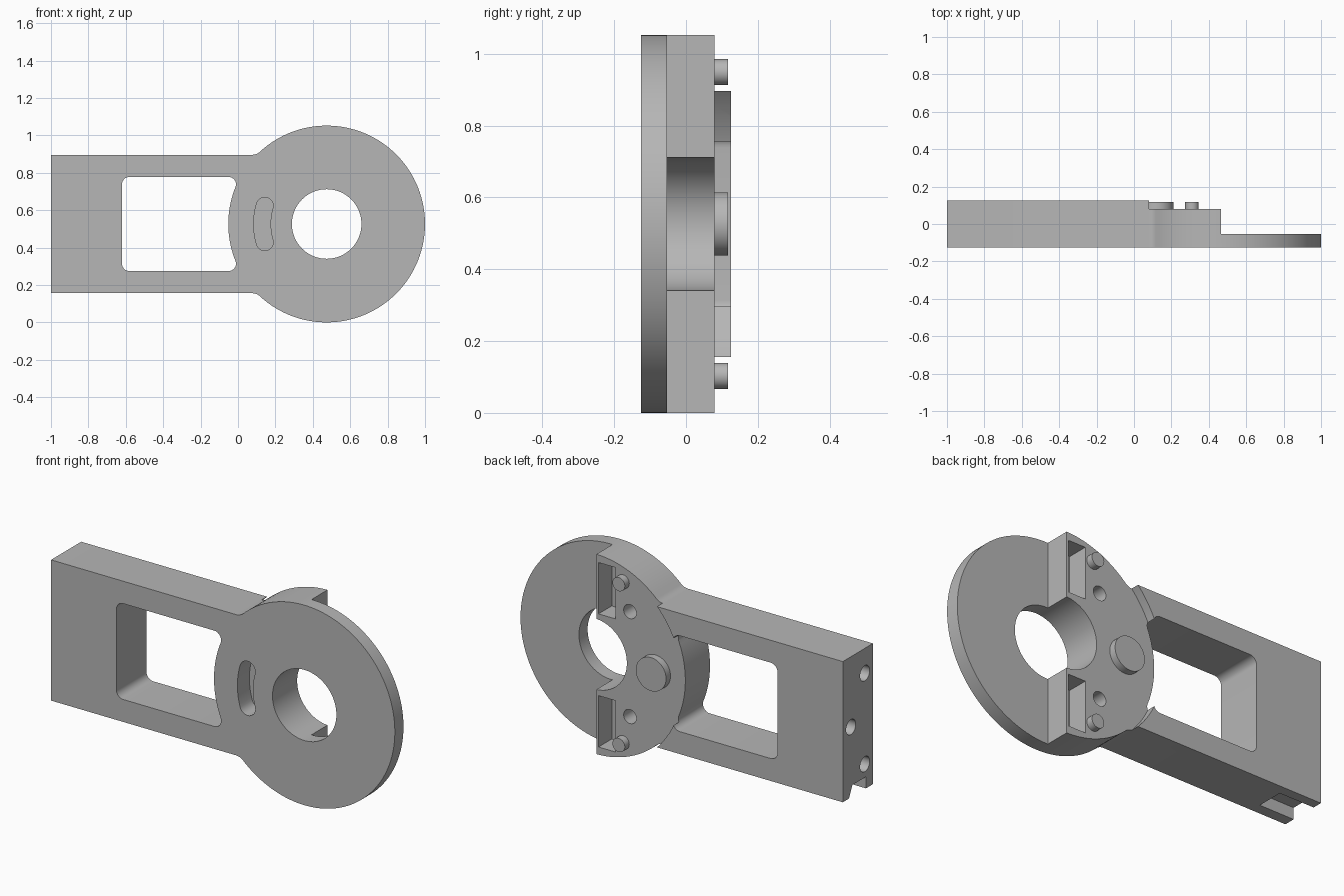
import bpy, bmesh, math
from mathutils import Vector

if "Cube" in bpy.data.objects:
    bpy.data.objects.remove(bpy.data.objects["Cube"])

CX, CZ, R = 0.474, 0.526, 0.526      # disc centre and radius
FRONT, BACK, STEP, PLATE = -0.125, 0.125, 0.08, -0.053   # depth levels along y

grey = bpy.data.materials.new("plain_grey")
grey.diffuse_color = (0.47, 0.47, 0.47, 1)
grey.use_nodes = True
grey.node_tree.nodes["Principled BSDF"].inputs["Base Color"].default_value = grey.diffuse_color


def arc(cx, cz, r, a0, a1, n):
    """Points on an arc in the xz plane, angles in radians."""
    return [(cx + r * math.cos(a0 + (a1 - a0) * i / n),
             cz + r * math.sin(a0 + (a1 - a0) * i / n)) for i in range(n + 1)]


def circle(cx, cz, r, n=48):
    return arc(cx, cz, r, 0, 2 * math.pi, n)[:-1]


def rect(x0, x1, z0, z1):
    return [(x0, z0), (x1, z0), (x1, z1), (x0, z1)]


def mirrored(upper):
    """Close an upper half outline with its reflection about the centre height."""
    low = [(x, 2 * CZ - z) for x, z in reversed(upper) if abs(z - CZ) > 1e-5]
    return upper + low


def prism(name, pts, a, b, axis="y"):
    """Extrude a profile from a to b along y (xz profile) or x (yz profile)."""
    def place(p, d):
        return Vector((p[0], d, p[1])) if axis == "y" else Vector((d, p[0], p[1]))
    bm = bmesh.new()
    lo = [bm.verts.new(place(p, a)) for p in pts]
    hi = [bm.verts.new(place(p, b)) for p in pts]
    bm.faces.new(lo)
    bm.faces.new(hi)
    n = len(pts)
    for i in range(n):
        j = (i + 1) % n
        bm.faces.new((lo[i], lo[j], hi[j], hi[i]))
    bmesh.ops.recalc_face_normals(bm, faces=bm.faces)
    me = bpy.data.meshes.new(name)
    bm.to_mesh(me)
    bm.free()
    me.materials.append(grey)
    ob = bpy.data.objects.new(name, me)
    bpy.context.collection.objects.link(ob)
    return ob


def activate(ob):
    bpy.ops.object.select_all(action="DESELECT")
    ob.select_set(True)
    bpy.context.view_layer.objects.active = ob


def cut(body, cutter):
    mod = body.modifiers.new("cut", "BOOLEAN")
    mod.operation, mod.solver, mod.object = "DIFFERENCE", "EXACT", cutter
    activate(body)
    bpy.ops.object.modifier_apply(modifier=mod.name)
    bpy.data.objects.remove(cutter)


# Outer outline: straight arm blended into the disc by a small fillet
f, half = 0.06, 0.37
zf = CZ + half + f
xf = CX - math.sqrt((R + f) ** 2 - (zf - CZ) ** 2)
t = math.atan2(zf - CZ, xf - CX)
outline = mirrored([(-1, CZ + half)] + arc(xf, zf, f, -math.pi / 2, t - math.pi, 6)
                   + arc(CX, CZ, R, t, 0, 48)[1:])
body = prism("arm_and_disc", outline, FRONT, BACK)

# Window with rounded corners, its right side following the disc
f, half = 0.04, 0.252
zw = CZ + half - f
xw = CX - math.sqrt((R + f) ** 2 - (zw - CZ) ** 2)
t = math.atan2(zw - CZ, xw - CX)
window = mirrored(arc(-0.62 + f, zw, f, math.pi, math.pi / 2, 8)
                  + arc(xw, zw, f, math.pi / 2, t - math.pi, 8)
                  + arc(CX, CZ, R, t, math.pi, 12)[1:])
cut(body, prism("window_cutter", window, -0.3, 0.3))

# Central bore, thin right half of the disc, lowered back of the left half
cut(body, prism("bore_cutter", circle(CX, CZ, 0.186, 64), -0.3, 0.3))
cut(body, prism("half_cutter", rect(0.465, 1.3, -0.3, 1.4), PLATE, 0.3))
cut(body, prism("step_cutter", circle(CX, CZ, 0.54, 96), STEP, 0.3))

# Blind curved slot on the front
rs, ws, s = 0.345, 0.045, math.radians(16.5)
pi = math.pi
slot = (arc(CX, CZ, rs + ws, pi - s, pi + s, 16)
        + arc(CX + rs * math.cos(pi + s), CZ + rs * math.sin(pi + s), ws, pi + s, 2 * pi + s, 10)[1:]
        + arc(CX, CZ, rs - ws, pi + s, pi - s, 16)[1:]
        + arc(CX + rs * math.cos(pi - s), CZ + rs * math.sin(pi - s), ws, -s, pi - s, 10)[1:-1])
cut(body, prism("slot_cutter", slot, -0.3, -0.025))

# Pockets and small blind holes on the back, above and below the centre
for side in (1, -1):
    z0, z1 = sorted((CZ + side * 0.215, CZ + side * 0.485))
    cut(body, prism("pocket_cutter", rect(0.355, 0.453, z0, z1), -0.03, 0.3))
    cut(body, prism("hole_cutter", circle(0.27, CZ + side * 0.276, 0.037, 32), -0.02, 0.3))

# Three holes in the arm end
for y, z in ((-0.058, 0.765), (0.058, 0.526), (-0.058, 0.287)):
    cut(body, prism("end_hole_cutter", circle(y, z, 0.04, 32), -1.2, -0.85, "x"))

# Tapered groove under the arm end
groove = [(0.086, 0.13), (0.045, 0.217), (-0.067, 0.217), (-0.067, 0.13)]
cut(body, prism("groove_cutter", groove, -1.2, -0.8, "x"))

# Pins on the back
parts = [body,
         prism("large_pin", circle(0.122, CZ, 0.088), 0.075, 0.117),
         prism("upper_pin", circle(0.31, CZ + 0.423, 0.036, 32), 0.075, 0.117),
         prism("lower_pin", circle(0.31, CZ - 0.423, 0.036, 32), 0.075, 0.117)]
for ob in parts:
    activate(ob)
    bpy.ops.object.shade_smooth_by_angle(angle=math.radians(30))
